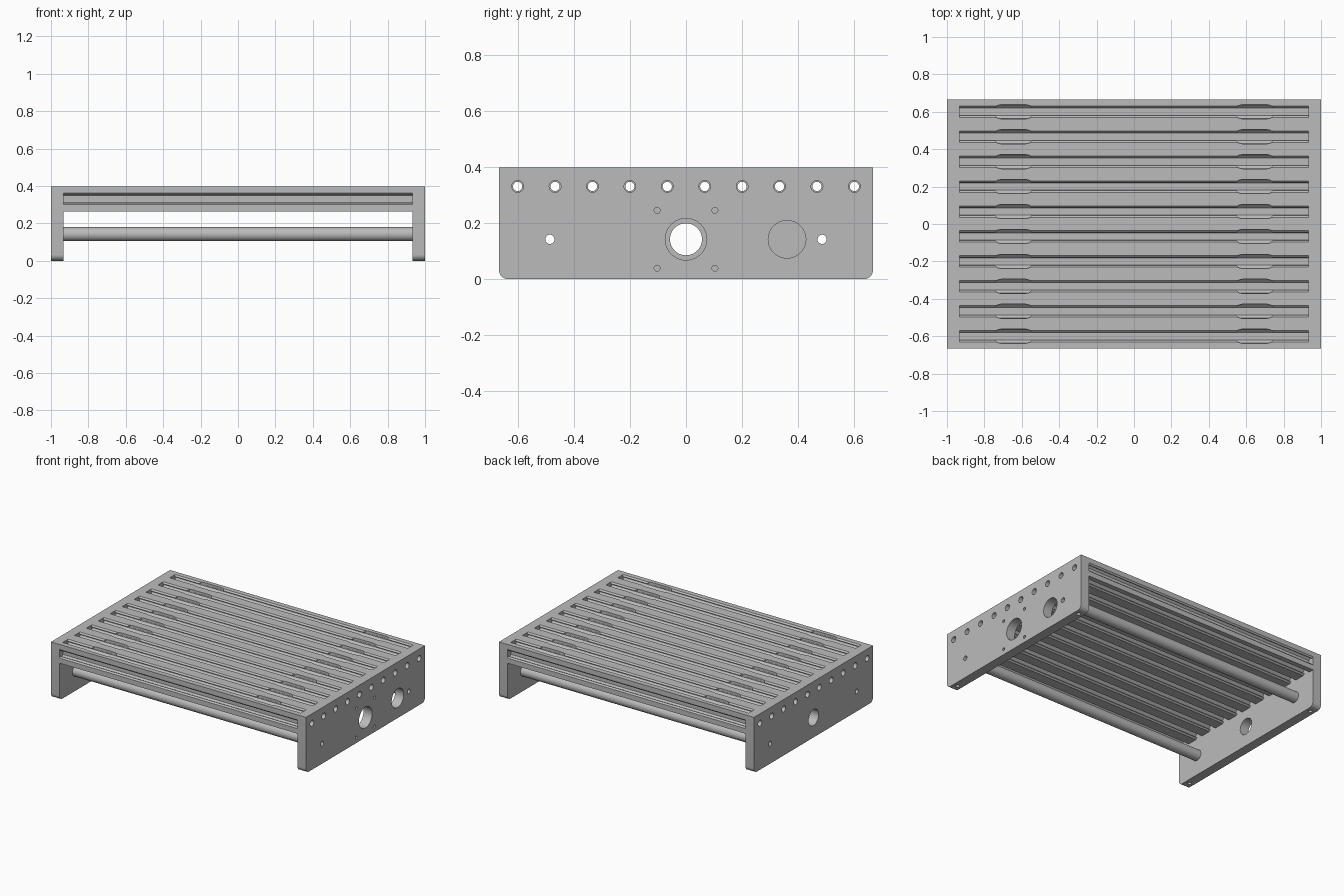
import bpy, bmesh, math
from mathutils import Matrix, Vector

cube = bpy.data.objects.get("Cube")
if cube:
    bpy.data.objects.remove(cube, do_unlink=True)

grey = bpy.data.materials.new("machined grey")
grey.use_nodes = True
colour = (0.5, 0.5, 0.5, 1)
grey.diffuse_color = colour
grey.node_tree.nodes["Principled BSDF"].inputs["Base Color"].default_value = colour

PITCH = 2 / 15              # width of one bar
HALF_DEPTH = PITCH * 5
INNER, OUTER = 14 / 15, 1   # inner and outer x of the end plates
HEIGHT = 0.397
BAR_Z = HEIGHT - PITCH / 2
ROD_Z = 0.142
ROD_Y = 0.485
BORE = 0.0165


def add(name, bm):
    bmesh.ops.recalc_face_normals(bm, faces=bm.faces)
    mesh = bpy.data.meshes.new(name)
    bm.to_mesh(mesh)
    bm.free()
    mesh.materials.append(grey)
    obj = bpy.data.objects.new(name, mesh)
    bpy.context.collection.objects.link(obj)
    return obj


def prism(name, points, start, end, axis="X"):
    """Extrude a closed outline: (y, z) along X or (x, y) along Z."""
    bm = bmesh.new()
    place = (lambda a, b: (start, a, b)) if axis == "X" else (lambda a, b: (a, b, start))
    shift = Vector((end - start, 0, 0) if axis == "X" else (0, 0, end - start))
    face = bm.faces.new([bm.verts.new(place(a, b)) for a, b in points])
    grown = bmesh.ops.extrude_face_region(bm, geom=[face], use_keep_orig=True)
    bmesh.ops.translate(bm, vec=shift,
                        verts=[v for v in grown["geom"] if isinstance(v, bmesh.types.BMVert)])
    return add(name, bm)


def circle(a, b, radius, sides=32):
    return [(a + radius * math.cos(math.tau * i / sides),
             b + radius * math.sin(math.tau * i / sides)) for i in range(sides)]


def drill(obj, cutters):
    """Subtract the cutters and remove them."""
    for c in cutters:
        c.hide_render = True
        mod = obj.modifiers.new("cut", "BOOLEAN")
        mod.operation, mod.solver, mod.object = "DIFFERENCE", "EXACT", c
    bpy.context.view_layer.update()
    graph = bpy.context.evaluated_depsgraph_get()
    mesh = bpy.data.meshes.new_from_object(obj.evaluated_get(graph))
    obj.modifiers.clear()
    obj.data = mesh
    mesh.name = obj.name
    for c in cutters:
        bpy.data.objects.remove(c, do_unlink=True)


def smooth(obj):
    bpy.ops.object.select_all(action="DESELECT")
    obj.select_set(True)
    bpy.context.view_layer.objects.active = obj
    bpy.ops.object.shade_smooth_by_angle(angle=math.radians(30))


# Slotted deck bar: one side of the section, turned four times
side = [(10, 4.6), (8.6, 3.1), (8.2, 3.1), (8.2, 5.5), (6.6, 5.5), (4, 2.9)]
side = [(10, -10)] + [(a, -b) for a, b in side] + [(a, b) for a, b in reversed(side)]
section = []
for turn in range(4):
    rot = Matrix.Rotation(turn * math.pi / 2, 2)
    section += [tuple(rot @ Vector(p) * PITCH / 20) for p in side]
bar = prism("deck_bar", section, -INNER, INNER)


# Widened openings in the top slot for inserting nuts
def pocket(x):
    long, wide, corner = 0.096, 0.038, 0.03
    outline = []
    for sx, sy in ((1, 1), (-1, 1), (-1, -1), (1, -1)):
        pair = [(x + sx * long, sy * (wide - corner * 0.55)),
                (x + sx * (long - corner * 0.3), sy * (wide - corner * 0.16)),
                (x + sx * (long - corner), sy * wide)]
        outline += pair if sx == sy else pair[::-1]
    return prism("pocket_cutter", outline, 0.05, 0.08, "Z")


drill(bar, [pocket(-0.645), pocket(0.645),
            prism("bore_cutter", circle(0, 0, BORE), -1.1, 1.1)])
smooth(bar)
bar_ys = [(i - 4.5) * PITCH for i in range(10)]
for i, y in enumerate(bar_ys):
    piece = bar if i == 0 else bar.copy()
    if i:
        bpy.context.collection.objects.link(piece)
    piece.name = f"deck_bar_{i + 1}"
    piece.location = (0, y, BAR_Z)

# Hollow cross rods
for label, y in (("front", -ROD_Y), ("back", ROD_Y)):
    rod = prism(label + "_rod", circle(y, ROD_Z, 0.0375, 48), -INNER, INNER)
    drill(rod, [prism("rod_cutter", circle(y, ROD_Z, BORE), -1.1, 1.1)])
    smooth(rod)


# End plates with rounded lower corners
def end_plate(name, sign, holes):
    r = 0.033
    arc = [(HALF_DEPTH - r + r * math.sin(t), r - r * math.cos(t))
           for t in (math.pi / 2 * i / 8 for i in range(9))]
    outline = arc + [(HALF_DEPTH, HEIGHT), (-HALF_DEPTH, HEIGHT)]
    outline += [(-a, b) for a, b in reversed(arc)]
    plate = prism(name, outline, sign * INNER, sign * OUTER)
    holes = holes + [(y, BAR_Z, 0.021) for y in bar_ys]
    holes += [(y, ROD_Z, BORE) for y in (-ROD_Y, ROD_Y)]
    cutters = [prism("hole_cutter", circle(y, z, rad, 48 if rad > 0.05 else 24),
                     sign * 0.9, sign * 1.1) for y, z, rad in holes]
    # Screw holes in the feet
    cutters += [prism("foot_cutter", circle(sign * (INNER + OUTER) / 2, y, 0.013, 20),
                      -0.1, 0.1, "Z") for y in (-0.6, 0.6)]
    drill(plate, cutters)
    smooth(plate)


# Motor opening, its four screw holes and a second round opening on one plate
motor = [(0, ROD_Z, 0.074), (0.36, ROD_Z, 0.067)]
motor += [(sy * 0.103, ROD_Z + sz * 0.103, 0.0105) for sy in (-1, 1) for sz in (-1, 1)]
end_plate("left_end_plate", 1, motor)
end_plate("right_end_plate", -1, [(0, ROD_Z, 0.057)])
